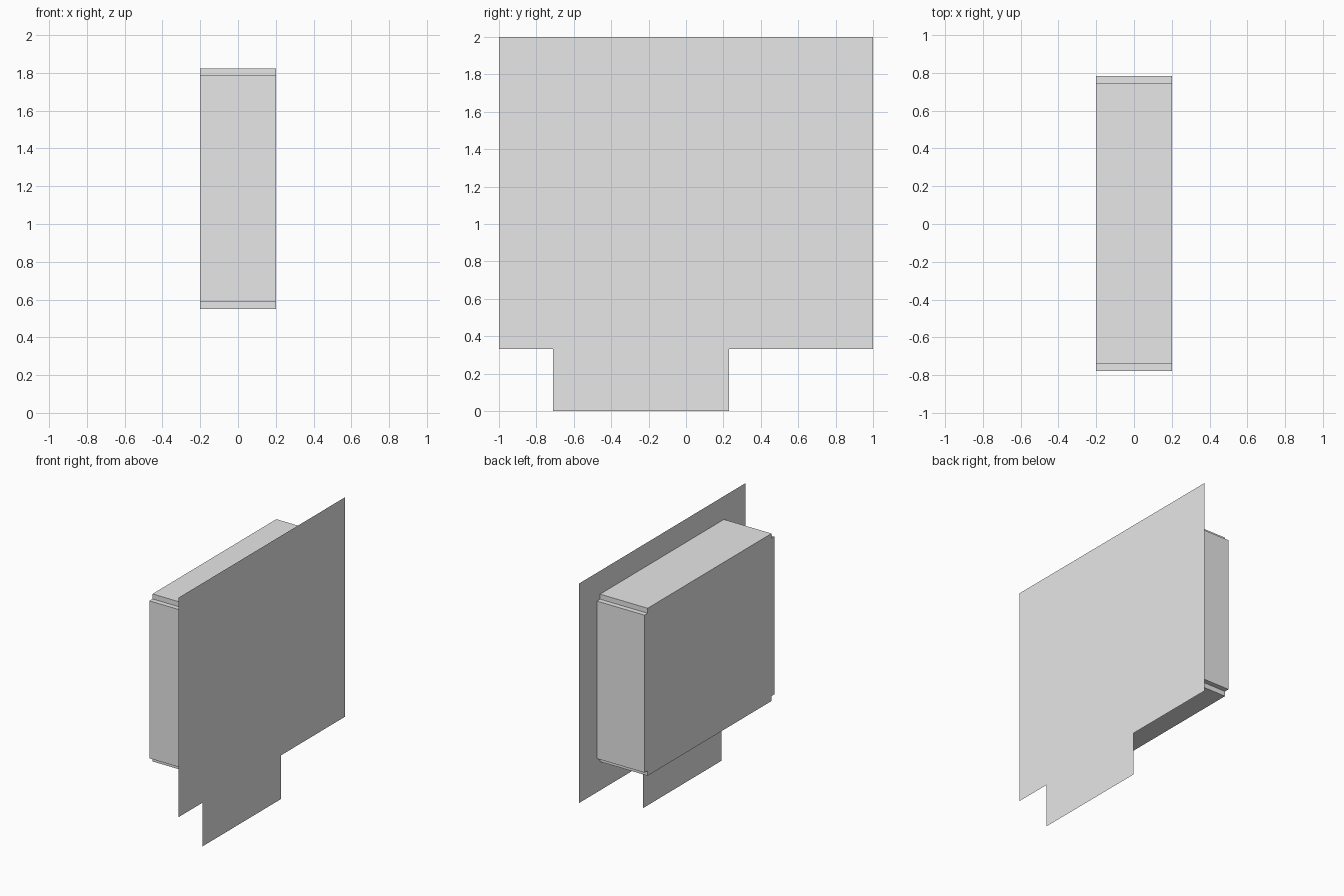
import bpy, bmesh

if "Cube" in bpy.data.objects:
    bpy.data.objects.remove(bpy.data.objects["Cube"])

grey = bpy.data.materials.new("light_grey")
grey.diffuse_color = (0.8, 0.8, 0.8, 1)
grey.use_nodes = True
grey.node_tree.nodes["Principled BSDF"].inputs["Base Color"].default_value = grey.diffuse_color


def sheet(name, profile, x, depth=0.0):
    """Flat (y, z) profile at x, optionally extruded along +x as walls open at the far end."""
    bm = bmesh.new()
    face = bm.faces.new([bm.verts.new((x, y, z)) for y, z in profile])
    if depth:
        face.normal_flip()  # cap looks towards -x
        ret = bmesh.ops.extrude_edge_only(bm, edges=bm.edges[:])
        moved = [g for g in ret["geom"] if isinstance(g, bmesh.types.BMVert)]
        bmesh.ops.translate(bm, verts=moved, vec=(depth, 0, 0))
        bmesh.ops.recalc_face_normals(bm, faces=bm.faces[:])
        bm.normal_update()
        if face.normal.x > 0:
            bmesh.ops.reverse_faces(bm, faces=bm.faces[:])
    mesh = bpy.data.meshes.new(name)
    bm.to_mesh(mesh)
    bm.free()
    mesh.materials.append(grey)
    obj = bpy.data.objects.new(name, mesh)
    bpy.context.collection.objects.link(obj)
    return obj


# Thin face plate with an off-centre tab at the bottom
sheet("face_plate", [(-1, 0.332), (-0.71, 0.332), (-0.71, 0), (0.231, 0),
                     (0.231, 0.332), (1, 0.332), (1, 2), (-1, 2)], 0.2)

# Box behind the plate, with a small square notch at each long corner
y0, y1, z0, z1, n = -0.779, 0.784, 0.55, 1.823, 0.038
sheet("housing_box", [(y0 + n, z0), (y1 - n, z0), (y1 - n, z0 + n), (y1, z0 + n),
                      (y1, z1 - n), (y1 - n, z1 - n), (y1 - n, z1), (y0 + n, z1),
                      (y0 + n, z1 - n), (y0, z1 - n), (y0, z0 + n), (y0 + n, z0 + n)],
      -0.2, 0.4)
